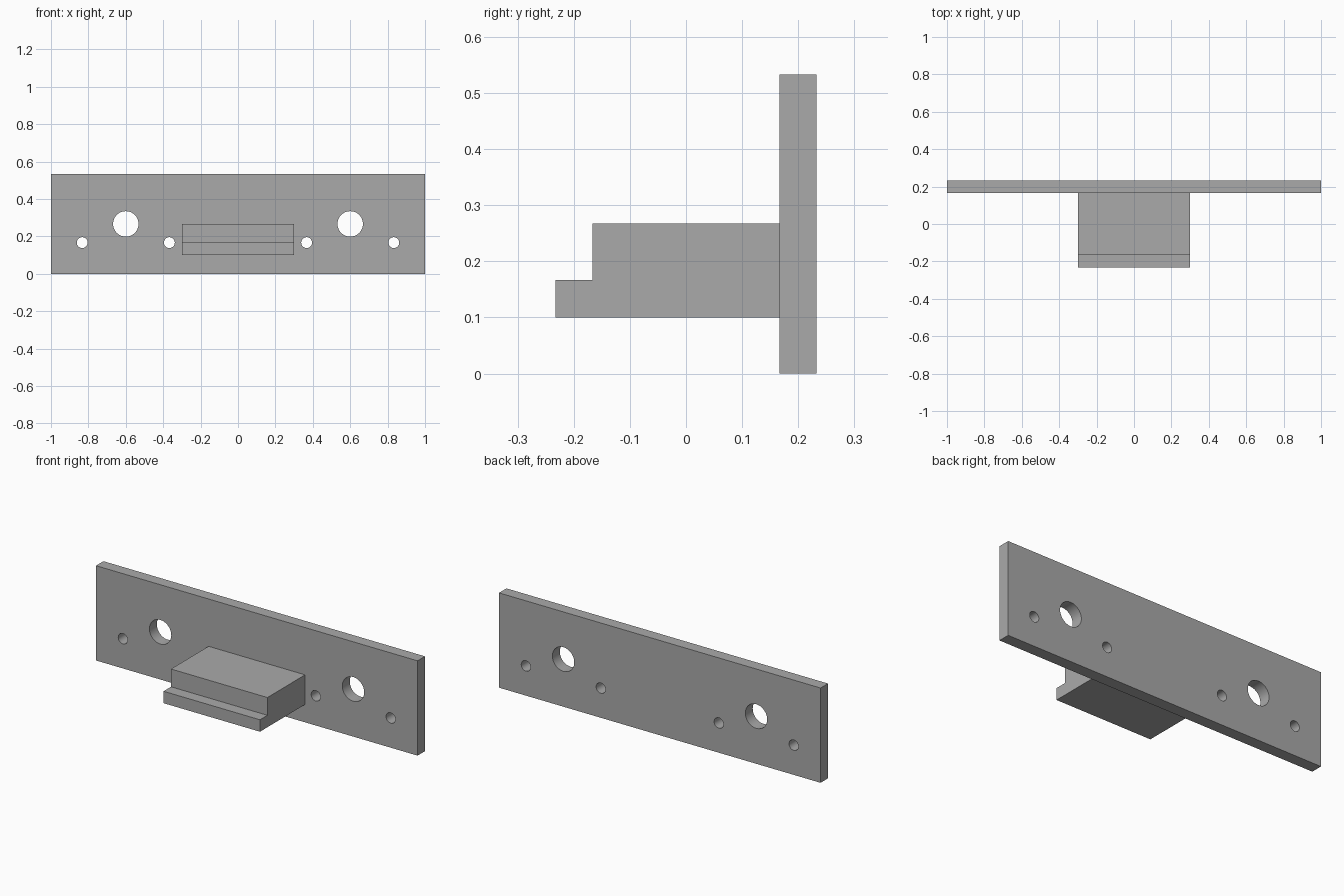
import bpy, bmesh, math

cube = bpy.data.objects.get("Cube")
if cube:
    bpy.data.objects.remove(cube, do_unlink=True)

BACK, FACE = 0.233, 0.167   # rear and front of the plate in y

grey = bpy.data.materials.new("mid grey")
grey.use_nodes = True
grey.diffuse_color = (0.4, 0.4, 0.4, 1)
grey.node_tree.nodes["Principled BSDF"].inputs["Base Color"].default_value = (0.4, 0.4, 0.4, 1)


def extrude(name, points, direction):
    """Make a solid by pushing a flat outline along a direction."""
    bm = bmesh.new()
    face = bm.faces.new([bm.verts.new(p) for p in points])
    result = bmesh.ops.extrude_face_region(bm, geom=[face])
    moved = [v for v in result["geom"] if isinstance(v, bmesh.types.BMVert)]
    bmesh.ops.translate(bm, verts=moved, vec=direction)
    bmesh.ops.recalc_face_normals(bm, faces=bm.faces)
    mesh = bpy.data.meshes.new(name)
    bm.to_mesh(mesh)
    bm.free()
    mesh.materials.append(grey)
    obj = bpy.data.objects.new(name, mesh)
    bpy.context.collection.objects.link(obj)
    return obj


def drill(plate, x, z, radius, sides=48):
    """Cut a round hole through the plate from front to back."""
    angles = [math.tau * i / sides for i in range(sides)]
    ring = [(x + radius * math.cos(a), FACE - 0.1, z + radius * math.sin(a)) for a in angles]
    cutter = extrude("hole_cutter", ring, (0, 0.3, 0))
    cutter.hide_render = True
    mod = plate.modifiers.new("hole", 'BOOLEAN')
    mod.operation, mod.solver, mod.object = 'DIFFERENCE', 'EXACT', cutter
    bpy.context.view_layer.objects.active = plate
    bpy.ops.object.modifier_apply(modifier=mod.name)
    bpy.data.objects.remove(cutter, do_unlink=True)


# Mounting plate with two large holes and four screw holes
plate = extrude("mounting_plate",
                [(-1, FACE, 0), (1, FACE, 0), (1, FACE, 0.533), (-1, FACE, 0.533)],
                (0, BACK - FACE, 0))
for side in (-1, 1):
    drill(plate, side * 0.6, 0.267, 0.068)
    for x in (0.367, 0.833):
        drill(plate, side * x, 0.167, 0.029)

# Stepped block on the front, extruded sideways from its side profile
profile = [(FACE, 0.1), (-0.233, 0.1), (-0.233, 0.167),
           (-0.167, 0.167), (-0.167, 0.267), (FACE, 0.267)]
block = extrude("stepped_block", [(-0.3, y, z) for y, z in profile], (0.6, 0, 0))

# Smooth hole walls, crisp edges
bpy.ops.object.select_all(action='DESELECT')
plate.select_set(True)
bpy.context.view_layer.objects.active = plate
bpy.ops.object.shade_smooth_by_angle(angle=math.radians(30))
